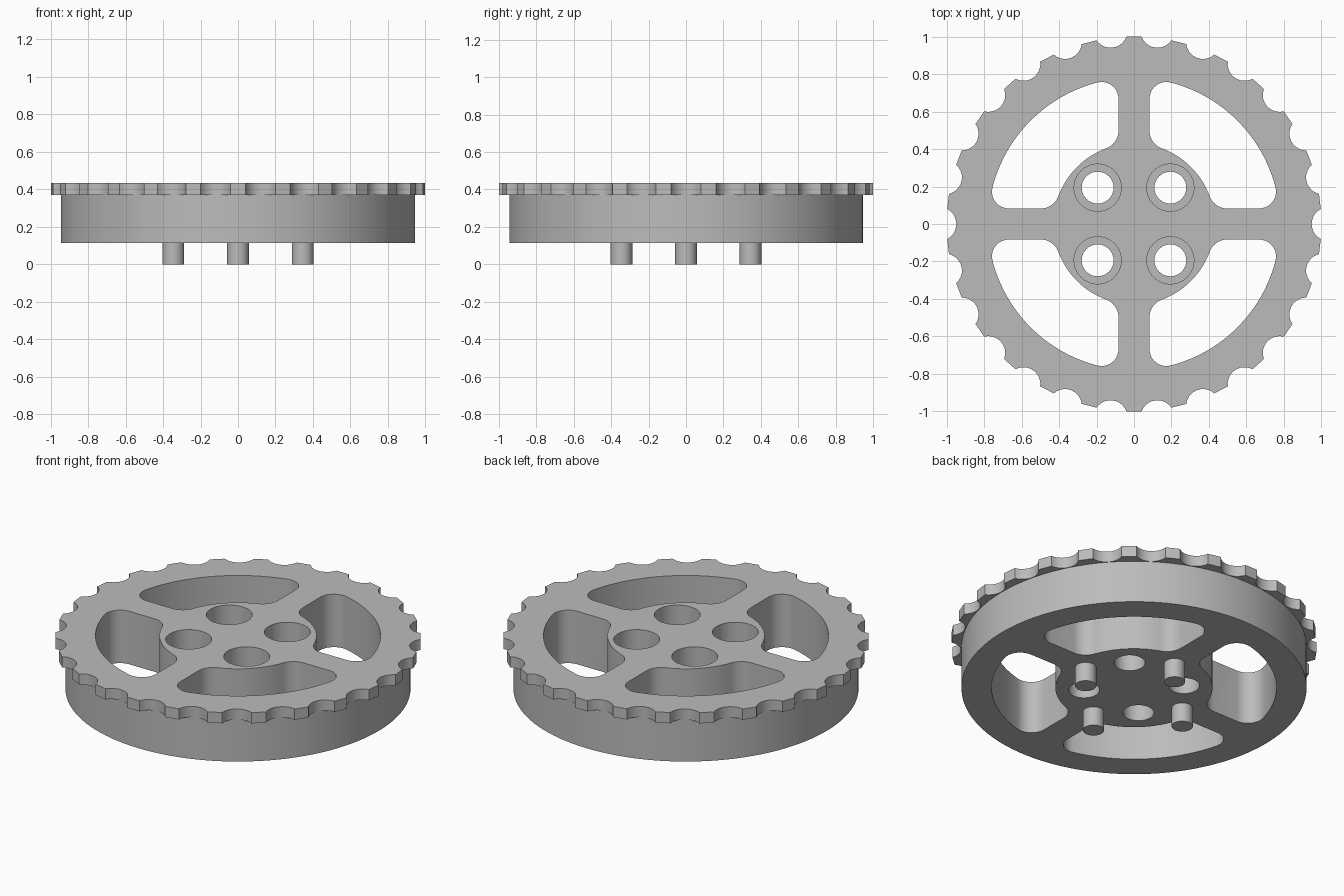
import bpy, bmesh
from math import sin, cos, pi, sqrt, atan2, radians
from mathutils import Matrix, Vector

cube = bpy.data.objects.get("Cube")
if cube:
    bpy.data.objects.remove(cube, do_unlink=True)

grey = bpy.data.materials.new("plain grey")
grey.use_nodes = True
colour = (0.5, 0.5, 0.5, 1)
grey.diffuse_color = colour
grey.node_tree.nodes["Principled BSDF"].inputs["Base Color"].default_value = colour

BOTTOM, PLATE, TOP = 0.115, 0.37, 0.435


def arc(cx, cy, r, a0, a1, n):
    """Points along a circular arc, both ends included."""
    return [Vector((cx + r * cos(a0 + (a1 - a0) * i / n),
                    cy + r * sin(a0 + (a1 - a0) * i / n), 0)) for i in range(n + 1)]


def circle(cx, cy, r, n):
    return arc(cx, cy, r, 0, 2 * pi, n)[:-1]


def prism(name, outlines, z0, z1):
    """Upright solid made from one or more separate closed outlines."""
    bm = bmesh.new()
    for outline in outlines:
        low = bm.faces.new([bm.verts.new((p.x, p.y, z0)) for p in outline])
        grown = bmesh.ops.extrude_face_region(bm, geom=[low], use_keep_orig=True)
        moved = [g for g in grown["geom"] if isinstance(g, bmesh.types.BMVert)]
        bmesh.ops.translate(bm, verts=moved, vec=(0, 0, z1 - z0))
    bmesh.ops.recalc_face_normals(bm, faces=bm.faces)
    mesh = bpy.data.meshes.new(name)
    bm.to_mesh(mesh)
    bm.free()
    mesh.materials.append(grey)
    obj = bpy.data.objects.new(name, mesh)
    bpy.context.collection.objects.link(obj)
    return obj


def select(obj):
    bpy.ops.object.select_all(action="DESELECT")
    obj.select_set(True)
    bpy.context.view_layer.objects.active = obj


def combine(obj, tool, operation):
    """Apply a boolean and discard the tool."""
    mod = obj.modifiers.new("cut", "BOOLEAN")
    mod.object, mod.operation, mod.solver = tool, operation, "EXACT"
    select(obj)
    bpy.ops.object.modifier_apply(modifier=mod.name)
    bpy.data.objects.remove(tool, do_unlink=True)


def smooth(obj):
    select(obj)
    bpy.ops.object.shade_smooth_by_angle(angle=radians(30))


def quarter_turns(outline):
    return [[Matrix.Rotation(k * pi / 2, 3, "Z") @ p for p in outline] for k in range(4)]


# Toothed rim: a disc with evenly spaced round notches and flat teeth between
teeth, notch_r, notch_floor = 26, 0.09, 0.948
d = notch_floor + notch_r
tip = (1 + d * d - notch_r ** 2) / (2 * d)
half = sqrt(1 - tip * tip)
swing = atan2(half, d - tip)
notch = arc(d, 0, notch_r, pi + swing, pi - swing, 10)
rim = [Matrix.Rotation(2 * pi * k / teeth, 3, "Z") @ p for k in range(teeth) for p in notch]
wheel = prism("wheel", [rim], PLATE, TOP)

# Plain drum under the toothed rim
drum = prism("drum", [circle(0, 0, 0.945, 96)], BOTTOM, PLATE + 0.03)
combine(wheel, drum, "UNION")

# Four rounded windows that leave the spokes and the hub
spoke, hub, ring, f_out, f_in = 0.083, 0.43, 0.78, 0.09, 0.1
xo = spoke + f_out
yo = sqrt((ring - f_out) ** 2 - xo * xo)
xi = spoke + f_in
yi = sqrt((hub + f_in) ** 2 - xi * xi)
ao, ai = atan2(yo, xo), atan2(yi, xi)
window = (arc(0, 0, ring, pi / 2 - ao, ao, 24)
          + arc(xo, yo, f_out, ao, pi, 10)[1:]
          + arc(xi, yi, f_in, pi, pi + ai, 10)
          + arc(0, 0, hub, ai, pi / 2 - ai, 16)[1:]
          + arc(yi, xi, f_in, 1.5 * pi - ai, 1.5 * pi, 10)[1:]
          + arc(yo, xo, f_out, -pi / 2, pi / 2 - ao, 10)[:-1])
combine(wheel, prism("window_cutter", quarter_turns(window), 0, 1), "DIFFERENCE")

# Four stepped bolt holes
for radius, floor in ((0.085, 0), (0.126, 0.25)):
    holes = quarter_turns(circle(0.194, 0.194, radius, 40))
    combine(wheel, prism("hole_cutter", holes, floor, 1), "DIFFERENCE")
smooth(wheel)

# Four locating pegs under the hub
for name, outline in zip(("left", "back", "right", "front"),
                         quarter_turns(circle(0.345, 0, 0.058, 32))):
    smooth(prism(name + "_peg", [outline], 0, BOTTOM + 0.02))
